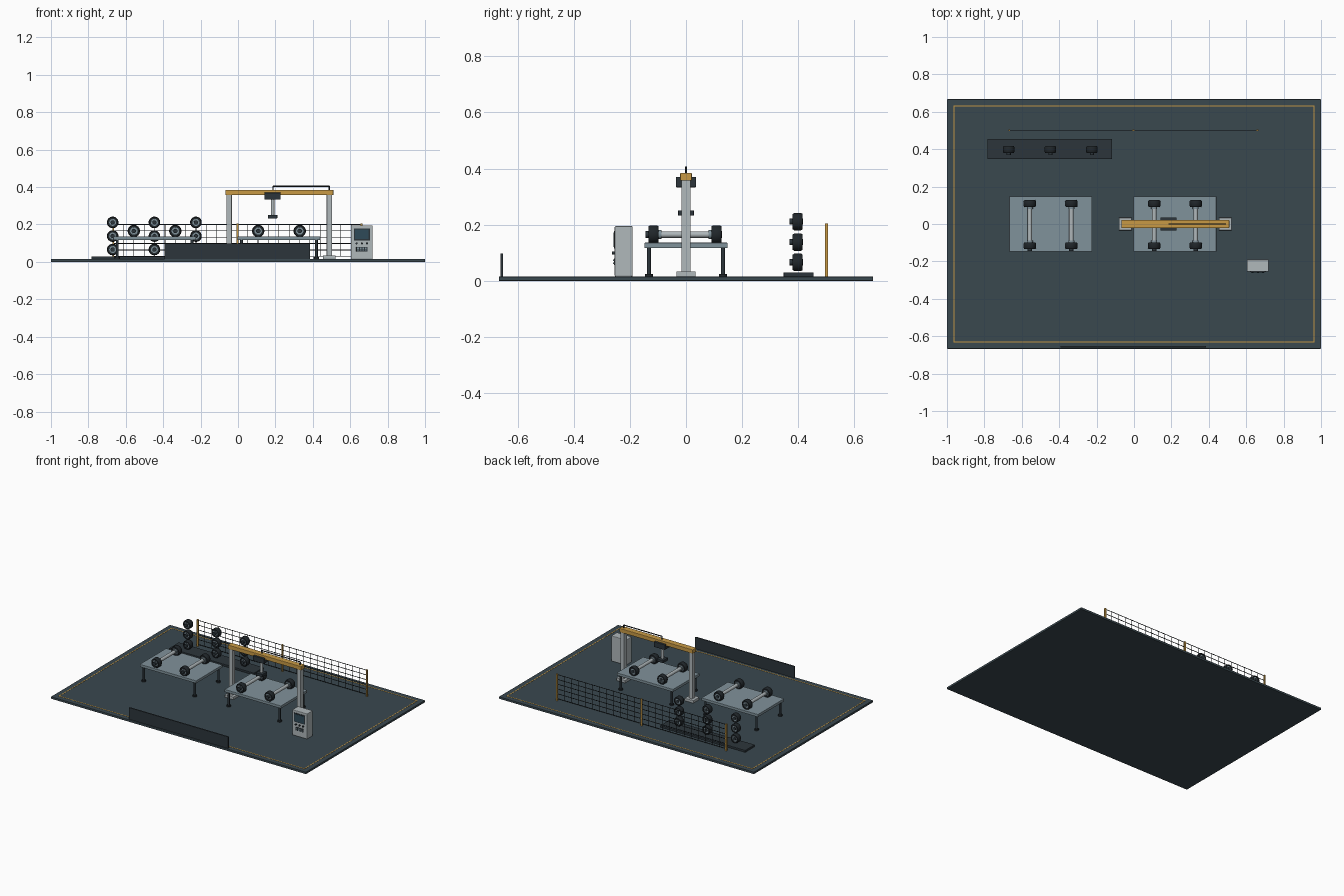
import bpy, bmesh, math
from mathutils import Vector, Matrix

if "Cube" in bpy.data.objects:
    bpy.data.objects.remove(bpy.data.objects["Cube"])


def material(name, hexcode):
    rgb = [int(hexcode[i:i + 2], 16) / 255 for i in (0, 2, 4)]
    m = bpy.data.materials.new(name)
    m.diffuse_color = [*(c / 12.92 if c < 0.04 else ((c + 0.055) / 1.055) ** 2.4 for c in rgb), 1]
    m.use_nodes = True
    m.node_tree.nodes["Principled BSDF"].inputs["Base Color"].default_value = m.diffuse_color
    return m


FLOOR = material("slate_floor", "3a484f")
DARK = material("dark_metal", "2c353b")
RUBBER = material("rubber", "20262a")
STEEL = material("blue_steel", "80929b")
LIGHT = material("light_grey", "b0b8bb")
YELLOW = material("safety_yellow", "c89a45")
SCREEN = material("screen_teal", "2f4a58")


def finish(bm, name, mat, smooth=False):
    me = bpy.data.meshes.new(name)
    bmesh.ops.recalc_face_normals(bm, faces=bm.faces)
    if smooth:
        for f in bm.faces:
            f.smooth = True
        for e in bm.edges:
            e.smooth = e.calc_face_angle(0) < math.radians(35)
    bm.to_mesh(me)
    bm.free()
    ob = bpy.data.objects.new(name, me)
    ob.data.materials.append(mat)
    bpy.context.collection.objects.link(ob)
    return ob


def box(name, x, y, z, mat, bevel=0.0):
    """Box from (min, max) ranges."""
    bm = bmesh.new()
    size = [r[1] - r[0] for r in (x, y, z)]
    mid = [(r[0] + r[1]) / 2 for r in (x, y, z)]
    bmesh.ops.create_cube(bm, size=1, matrix=Matrix.Translation(mid) @ Matrix.Diagonal((*size, 1)))
    if bevel:
        bmesh.ops.bevel(bm, geom=bm.edges[:], offset=bevel, segments=2, affect='EDGES', profile=0.5)
    return finish(bm, name, mat)


def rod(name, a, b, r, mat, sides=24):
    """Cylinder between two points."""
    a, b = Vector(a), Vector(b)
    rot = (b - a).to_track_quat('Z', 'Y').to_matrix().to_4x4()
    bm = bmesh.new()
    bmesh.ops.create_cone(bm, cap_ends=True, segments=sides, radius1=r, radius2=r,
                          depth=(b - a).length, matrix=Matrix.Translation((a + b) / 2) @ rot)
    return finish(bm, name, mat, sides > 8)


def lathe(name, profile, at, mat, sides=32):
    """Closed (radius, y) profile turned about the y axis."""
    bm = bmesh.new()
    rings = []
    for i in range(sides):
        t = 2 * math.pi * i / sides
        rings.append([bm.verts.new((at[0] + r * math.cos(t), at[1] + y, at[2] + r * math.sin(t)))
                      for r, y in profile])
    n = len(profile)
    for i in range(sides):
        p, q = rings[i], rings[(i + 1) % sides]
        for k in range(n):
            bm.faces.new((p[k], p[(k + 1) % n], q[(k + 1) % n], q[k]))
    return finish(bm, name, mat, True)


def wheel(name, x, y, z, r):
    # tyre, rim disc, bolts and protruding hub, all facing the front
    lathe(name + "_tyre", [(r * .6, -.018), (r * .88, -.018), (r, -.012), (r, .012),
                           (r * .88, .018), (r * .6, .018)], (x, y, z), RUBBER)
    rod(name + "_rim", (x, y - .015, z), (x, y + .015, z), r * .62, STEEL)
    rod(name + "_hub", (x, y - .029, z), (x, y + .019, z), r * .36, DARK)
    for i in range(5):
        t = math.pi * (.5 + .4 * i)
        px, pz = x + r * .49 * math.cos(t), z + r * .49 * math.sin(t)
        rod(name + "_bolt", (px, y - .018, pz), (px, y - .014, pz), .0018, DARK, 6)


# Base slab and painted border
TOP = 0.015
box("base_slab", (-1, 1), (-.667, .667), (0, TOP), FLOOR, .002)
for s in (-1, 1):
    box("border_long", (-.965, .965), (s * .63 - .003, s * .63 + .003), (TOP - .001, TOP + .001), YELLOW)
    box("border_short", (s * .962 - .003, s * .962 + .003), (-.63, .63), (TOP - .001, TOP + .001), YELLOW)

# Work tables with finished axles
for tx in (-.446, .219):
    box("table_top", (tx - .221, tx + .221), (-.148, .148), (.117, .136), STEEL, .002)
    for sx in (-1, 1):
        for sy in (-1, 1):
            lx, ly = tx + sx * .2, sy * .132
            rod("table_leg", (lx, ly, TOP), (lx, ly, .118), .0075, DARK, 16)
            rod("table_foot", (lx, ly, TOP), (lx, ly, TOP + .01), .014, RUBBER, 20)
    for dx in (-.111, .111):
        ax = tx + dx
        rod("axle_shaft", (ax, -.12, .165), (ax, .115, .165), .0115, LIGHT)
        for wy in (-.116, .109):
            wheel("axle_wheel", ax, wy, .165, .033)
            s = 1 if wy < 0 else -1
            rod("axle_collar", (ax, wy + s * .017, .165), (ax, wy + s * .028, .165), .016, STEEL)

# Wheel storage rack
box("rack_base", (-.783, -.118), (.348, .455), (TOP, .03), DARK, .002)
for x in (-.67, -.447, -.225):
    for z in (.066, .138, .211):
        wheel("stored_wheel", x, .398, z, .031)

# Gantry
for x in (-.047, .488):
    box("gantry_foot", (x - .034, x + .034), (-.034, .034), (TOP, .034), LIGHT, .002)
    box("gantry_post", (x - .014, x + .014), (-.016, .016), (.03, .36), LIGHT, .002)
box("gantry_beam", (-.067, .51), (-.021, .021), (.357, .385), YELLOW, .003)
box("trolley", (.141, .228), (-.036, .036), (.333, .37), DARK, .003)
rod("lift_rod", (.185, 0, .245), (.185, 0, .335), .0095, LIGHT)
box("gripper", (.16, .21), (-.028, .028), (.232, .251), DARK, .002)

# Cable loop above the beam
pts = [(.187, 0, .38), (.187, 0, .405), (.488, 0, .405), (.488, 0, .38)]
for a, b in zip(pts, pts[1:]):
    rod("cable", a, b, .0035, RUBBER, 10)

# Safety fence
for x in (-.667, -.003, .66):
    box("fence_post", (x - .005, x + .005), (.496, .506), (TOP, .205), YELLOW)
for i in range(6):
    z = .03 + i * .034
    rod("fence_wire_long", (-.667, .501, z), (.66, .501, z), .0022, RUBBER, 8)
for i in range(1, 24):
    x = -.667 + i * 1.327 / 24
    rod("fence_wire_upright", (x, .501, .03), (x, .501, .2), .0016, RUBBER, 8)

# Control cabinet
box("cabinet", (.603, .72), (-.254, -.19), (TOP, .195), LIGHT, .004)
box("cabinet_screen_frame", (.62, .705), (-.257, -.25), (.115, .178), DARK, .001)
box("cabinet_screen", (.626, .699), (-.259, -.252), (.121, .172), SCREEN)
for i in range(3):
    x = .634 + i * .028
    rod("cabinet_button", (x, -.263, .099), (x, -.25, .099), .0055, DARK, 16)
box("cabinet_keypad", (.632, .693), (-.257, -.25), (.056, .08), DARK, .001)
for i in range(4):
    for j in range(2):
        x, z = .637 + i * .014, .0595 + j * .0105
        box("cabinet_key", (x, x + .009), (-.26, -.255), (z, z + .006), STEEL)

# Blank sign board along the front edge
box("sign_board", (-.393, .385), (-.661, -.652), (TOP, .098), DARK, .001)
